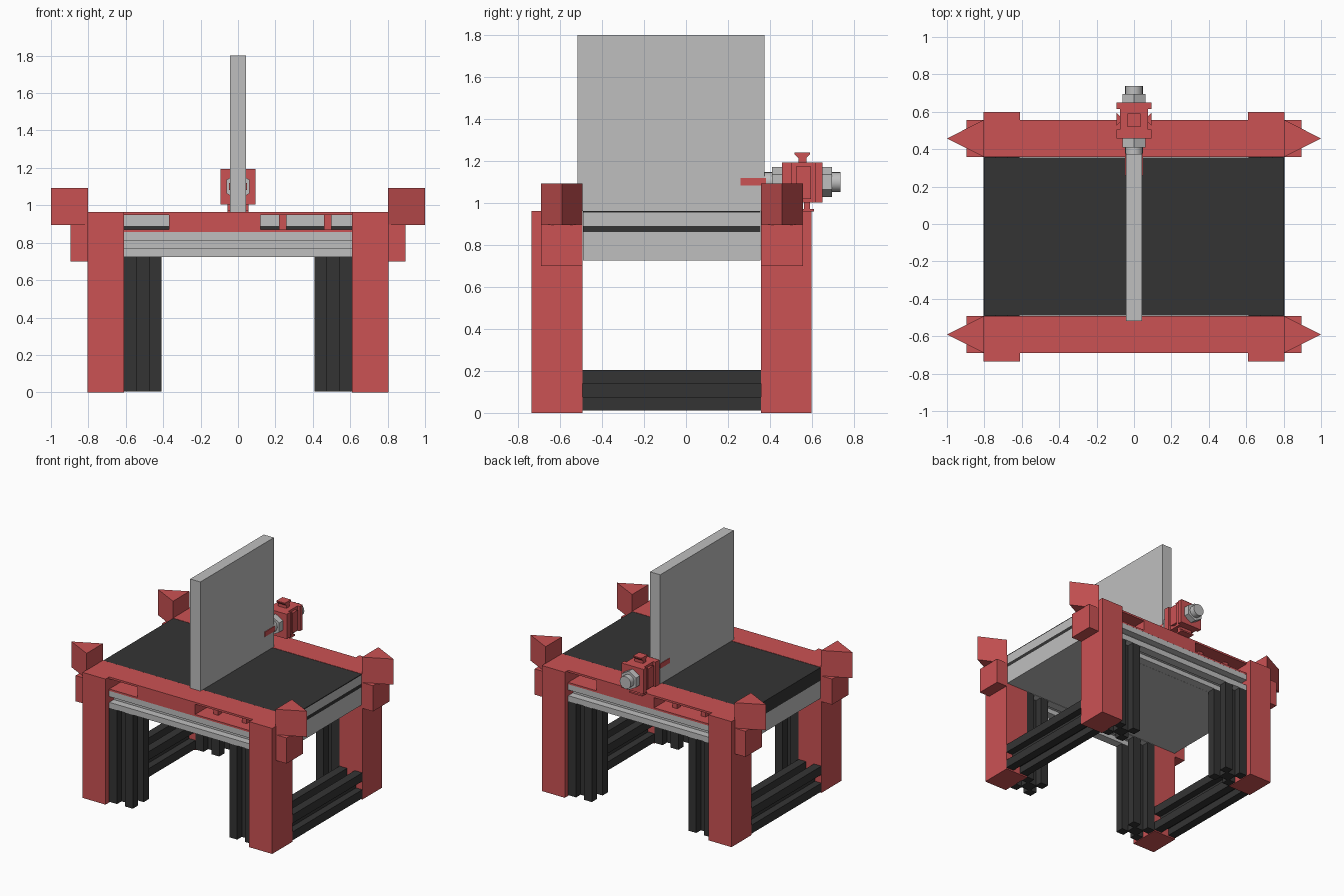
import bpy, bmesh, math
from mathutils import Matrix, Vector

if "Cube" in bpy.data.objects:
    bpy.data.objects.remove(bpy.data.objects["Cube"])


def mat(name, c):
    m = bpy.data.materials.new(name)
    m.diffuse_color = (*c, 1)
    m.use_nodes = True
    m.node_tree.nodes["Principled BSDF"].inputs["Base Color"].default_value = m.diffuse_color
    return m


RED = mat("red plastic", (0.60, 0.085, 0.088))
GREY = mat("light metal", (0.52, 0.52, 0.52))
DARK = mat("dark metal", (0.034, 0.034, 0.034))


def finish(name, bm, m):
    bmesh.ops.recalc_face_normals(bm, faces=bm.faces)
    me = bpy.data.meshes.new(name)
    bm.to_mesh(me)
    bm.free()
    me.materials.append(m)
    ob = bpy.data.objects.new(name, me)
    bpy.context.collection.objects.link(ob)
    return ob


def add_box(bm, x, y, z):
    size = Matrix.Diagonal((x[1] - x[0], y[1] - y[0], z[1] - z[0], 1))
    mid = Vector((sum(x) / 2, sum(y) / 2, sum(z) / 2))
    bmesh.ops.create_cube(bm, size=1, matrix=Matrix.Translation(mid) @ size)


def boxes(name, m, *parts):
    bm = bmesh.new()
    for p in parts:
        add_box(bm, *p)
    return finish(name, bm, m)


def prism(name, m, pts, vec):
    """Extrude a closed 3D outline along vec."""
    bm = bmesh.new()
    f = bm.faces.new([bm.verts.new(p) for p in pts])
    r = bmesh.ops.extrude_face_region(bm, geom=[f], use_keep_orig=True)
    bmesh.ops.translate(bm, vec=vec, verts=[v for v in r["geom"] if isinstance(v, bmesh.types.BMVert)])
    return finish(name, bm, m)


def slot_profile(w, h):
    """Square bar outline with a slot in each side."""
    quarter = [(-.5, -.5), (-.167, -.5), (-.167, -.22), (.167, -.22), (.167, -.5)]
    out = []
    for k in range(4):
        c, s = round(math.cos(k * math.pi / 2)), round(math.sin(k * math.pi / 2))
        out += [((c * a - s * b) * w, (s * a + c * b) * h) for a, b in quarter]
    return out


def cylinder(name, m, r, y0, y1, sides, z=1.1):
    bm = bmesh.new()
    M = Matrix.Translation((0, (y0 + y1) / 2, z)) @ Matrix.Rotation(math.pi / 2, 4, 'X')
    bmesh.ops.create_cone(bm, cap_ends=True, segments=sides, radius1=r, radius2=r, depth=y1 - y0, matrix=M)
    return finish(name, bm, m)


def span(a, b):
    return (min(a, b), max(a, b))


# the two end frames: (label, outer face, beam face, inner face, direction outwards)
ends = [("front", -.735, -.69, -.492, -1), ("back", .598, .557, .358, 1)]
for end, outer, beam, inner, d in ends:
    mid = (beam + inner) / 2
    ys = span(beam, inner)
    for side, s in (("left", -1), ("right", 1)):
        tag = f"{end}_{side}"
        # corner leg, side bracket and pointed corner block
        boxes(tag + "_corner_leg", RED, (span(s * .61, s * .805), span(outer, inner), (0, .963)))
        boxes(tag + "_bracket", RED, (span(s * .80, s * .895), ys, (.70, .897)))
        prism(tag + "_pointed_corner", RED,
              [(s * .802, ys[0], .895), (s, mid, .895), (s * .802, ys[1], .895)], (0, 0, .197))
        # slotted upright beside the leg
        prism(tag + "_slotted_upright", DARK,
              [(s * .51 + a, mid + b, .005) for a, b in slot_profile(.2, .198)], (0, 0, .72))
    # slotted cross rail
    prism(end + "_cross_rail", GREY,
          [(-.61, mid + a, .79 + b) for a, b in slot_profile(.198, .132)], (1.22, 0, 0))
    # top beam with open windows and small posts (mirrored layout at the back)
    f = -d

    def xs(a, b):
        return span(f * a, f * b)
    boxes(end + "_top_beam", RED,
          ((-.61, .61), ys, (.948, .963)), ((-.61, .61), ys, (.856, .87)),
          (xs(-.37, .12), ys, (.87, .948)))
    post = span(mid - .02, mid + .02)
    boxes(end + "_beam_posts", RED,
          (xs(.22, .26), post, (.87, .948)), (xs(.46, .50), post, (.87, .948)))

# lower slotted side rails
for side, s in (("left", -1), ("right", 1)):
    prism(side + "_lower_rail", DARK,
          [(s * .708 + a, -.492, .108 + b) for a, b in slot_profile(.194, .195)], (0, .85, 0))

# layered bed
bed = (-.49, .356)
boxes("bed_base", GREY, ((-.80, .80), bed, (.725, .862)))
boxes("bed_lower_sheet", DARK, ((-.80, .80), bed, (.862, .89)))
boxes("bed_core", GREY, ((-.79, .80), bed, (.89, .955)))
boxes("bed_top_sheet", DARK, ((-.80, .80), bed, (.955, .962)))
boxes("bed_left_edge", DARK, ((-.80, -.79), bed, (.89, .955)))

# upright plate
boxes("upright_plate", GREY, ((-.043, .043), (-.518, .374), (.962, 1.80)))

# clamp block behind the plate
boxes("clamp_tongue", RED, ((-.048, .048), (.26, .38), (1.083, 1.12)))
boxes("clamp_block", RED,
      ((-.094, .094), (.457, .505), (1.003, 1.193)),
      ((-.075, .075), (.505, .615), (1.003, 1.193)),
      ((-.094, .094), (.615, .65), (1.003, 1.193)))
for s in (-1, 1):
    prism(("left" if s < 0 else "right") + "_clamp_fin", RED,
          [(s * .074, .545, 1.02), (s * .094, .525, 1.02), (s * .094, .595, 1.02), (s * .074, .575, 1.02)],
          (0, 0, .155))
prism("clamp_top_fin", RED,
      [(-.036, .535, 1.19), (-.036, .535, 1.215), (-.036, .518, 1.232), (-.036, .518, 1.24),
       (-.036, .59, 1.24), (-.036, .59, 1.232), (-.036, .573, 1.215), (-.036, .573, 1.19)], (.072, 0, 0))
boxes("clamp_foot", RED,
      ((-.055, .055), (.562, .592), (.965, 1.005)), ((-.055, .055), (.55, .61), (.96, .972)))

# clamp bolt and nuts
bolt = cylinder("clamp_bolt", GREY, .047, .37, .737, 20)
cylinder("front_nut", GREY, .072, .41, .46, 6)
cylinder("rear_nut", GREY, .072, .648, .695, 6)
bpy.context.view_layer.objects.active = bolt
bolt.select_set(True)
bpy.ops.object.shade_smooth_by_angle(angle=math.radians(35))
